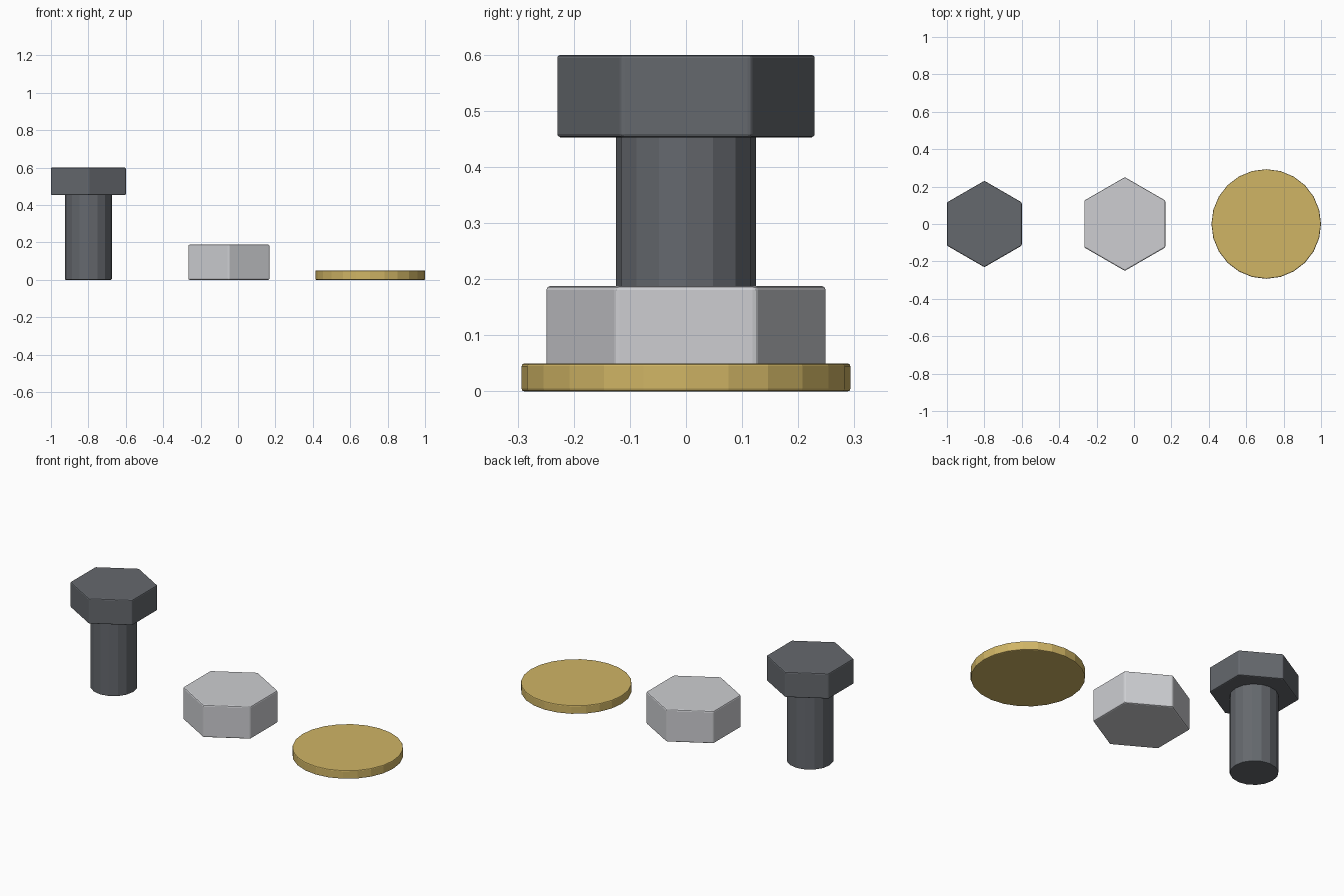
import bpy
import math

if "Cube" in bpy.data.objects:
    bpy.data.objects.remove(bpy.data.objects["Cube"])


def material(name, colour):
    m = bpy.data.materials.new(name)
    m.diffuse_color = (*colour, 1.0)
    m.use_nodes = True
    m.node_tree.nodes["Principled BSDF"].inputs["Base Color"].default_value = m.diffuse_color
    return m


dark_steel = material("dark_steel", (0.13, 0.14, 0.155))
pale_steel = material("pale_steel", (0.61, 0.615, 0.64))
brass = material("brass", (0.63, 0.46, 0.13))


def prism(name, x, sides, radius, z0, z1, mat, bevel=0.006):
    """Upright flat-shaded prism with a corner on +y and softened sharp edges."""
    bpy.ops.mesh.primitive_cylinder_add(
        vertices=sides, radius=radius, depth=z1 - z0,
        location=(x, 0, (z0 + z1) / 2))
    ob = bpy.context.object
    ob.name = name
    ob.data.materials.append(mat)
    mod = ob.modifiers.new("soft_edges", 'BEVEL')
    mod.width = bevel
    mod.segments = 2
    mod.limit_method = 'ANGLE'
    mod.angle_limit = math.radians(30)
    return ob


# Bolt: round shank and hexagonal head
prism("bolt_shank", -0.80, 16, 0.125, 0.0, 0.46, dark_steel, 0.004)
prism("bolt_head", -0.80, 6, 0.231, 0.453, 0.60, dark_steel)

# Solid hexagonal nut
prism("nut", -0.049, 6, 0.2505, 0.0, 0.188, pale_steel, 0.007)

# Washer disc
prism("washer", 0.707, 24, 0.293, 0.0, 0.05, brass, 0.005)
